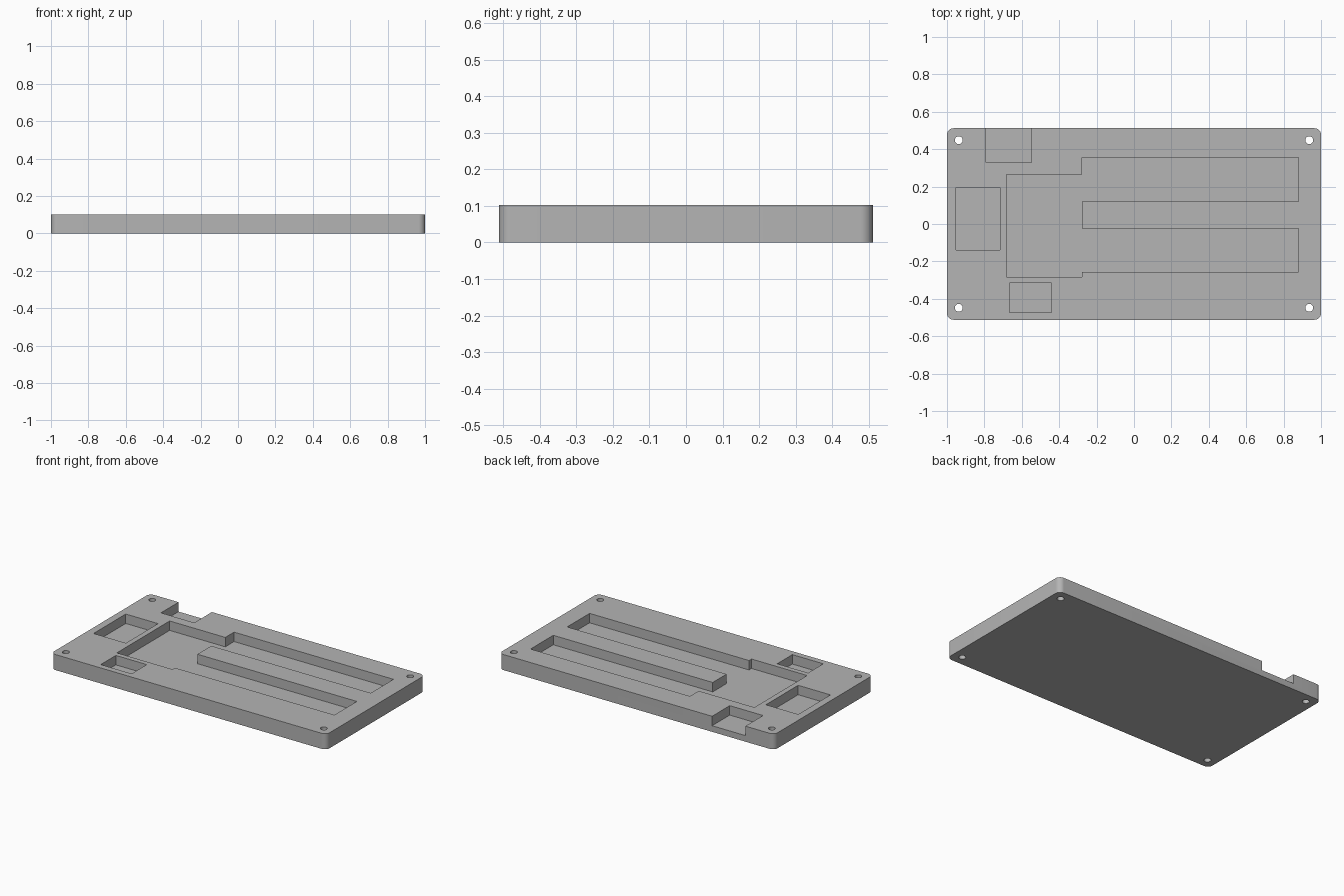
import bpy, bmesh, math

cube = bpy.data.objects.get("Cube")
if cube:
    bpy.data.objects.remove(cube, do_unlink=True)

HALF_X, HALF_Y, HEIGHT = 1.0, 0.512, 0.102
FLOOR = 0.04          # pocket floor height
CORNER = 0.035        # plate corner radius
ABOVE = HEIGHT + 0.1  # cutters end above the plate

grey = bpy.data.materials.new("plain grey")
grey.use_nodes = True
grey.diffuse_color = (0.46, 0.46, 0.46, 1)
grey.node_tree.nodes["Principled BSDF"].inputs["Base Color"].default_value = grey.diffuse_color


def prism(name, outline, z0, z1):
    """Extrude a flat outline from z0 to z1."""
    bm = bmesh.new()
    face = bm.faces.new([bm.verts.new((x, y, z0)) for x, y in outline])
    side = bmesh.ops.extrude_face_region(bm, geom=[face])["geom"]
    verts = [v for v in side if isinstance(v, bmesh.types.BMVert)]
    bmesh.ops.translate(bm, verts=verts, vec=(0, 0, z1 - z0))
    bmesh.ops.recalc_face_normals(bm, faces=bm.faces)
    mesh = bpy.data.meshes.new(name)
    bm.to_mesh(mesh)
    bm.free()
    mesh.materials.append(grey)
    obj = bpy.data.objects.new(name, mesh)
    bpy.context.collection.objects.link(obj)
    return obj


def arc(cx, cy, radius, start, end, steps):
    angles = [math.radians(start + (end - start) * i / steps) for i in range(steps + 1)]
    return [(cx + radius * math.cos(a), cy + radius * math.sin(a)) for a in angles]


def rectangle(x0, x1, y0, y1):
    return [(x0, y0), (x1, y0), (x1, y1), (x0, y1)]


# Plate with rounded corners
ix, iy = HALF_X - CORNER, HALF_Y - CORNER
outline = []
for i, (sx, sy) in enumerate([(1, 1), (-1, 1), (-1, -1), (1, -1)]):
    outline += arc(sx * ix, sy * iy, CORNER, i * 90, i * 90 + 90, 10)
plate = prism("tray_plate", outline, 0, HEIGHT)

# Forked main pocket
fork = [(-0.682, -0.283), (-0.278, -0.283), (-0.278, -0.257), (0.88, -0.257),
        (0.88, -0.024), (-0.278, -0.024), (-0.278, 0.12), (0.88, 0.12),
        (0.88, 0.356), (-0.278, 0.356), (-0.278, 0.265), (-0.682, 0.265)]

# Main pocket, two closed pockets and the notch open to the back edge
pockets = {
    "main_pocket": fork,
    "side_pocket": rectangle(-0.952, -0.717, -0.139, 0.195),
    "front_pocket": rectangle(-0.666, -0.441, -0.473, -0.316),
    "back_notch": rectangle(-0.79, -0.548, 0.329, HALF_Y + 0.1),
}
cutters = [prism(name, shape, FLOOR, ABOVE) for name, shape in pockets.items()]

# Screw holes through the corners
for sx in (-1, 1):
    for sy in (-1, 1):
        hole = arc(sx * 0.937, sy * 0.448, 0.021, 0, 345, 23)
        cutters.append(prism("screw_hole", hole, -0.1, ABOVE))

# Cut everything out of the plate
bpy.ops.object.select_all(action="DESELECT")
bpy.context.view_layer.objects.active = plate
plate.select_set(True)
for cutter in cutters:
    mod = plate.modifiers.new(cutter.name, "BOOLEAN")
    mod.operation = "DIFFERENCE"
    mod.solver = "EXACT"
    mod.object = cutter
    bpy.ops.object.modifier_apply(modifier=mod.name)
    bpy.data.objects.remove(cutter, do_unlink=True)

bpy.ops.object.shade_smooth_by_angle(angle=math.radians(30))
